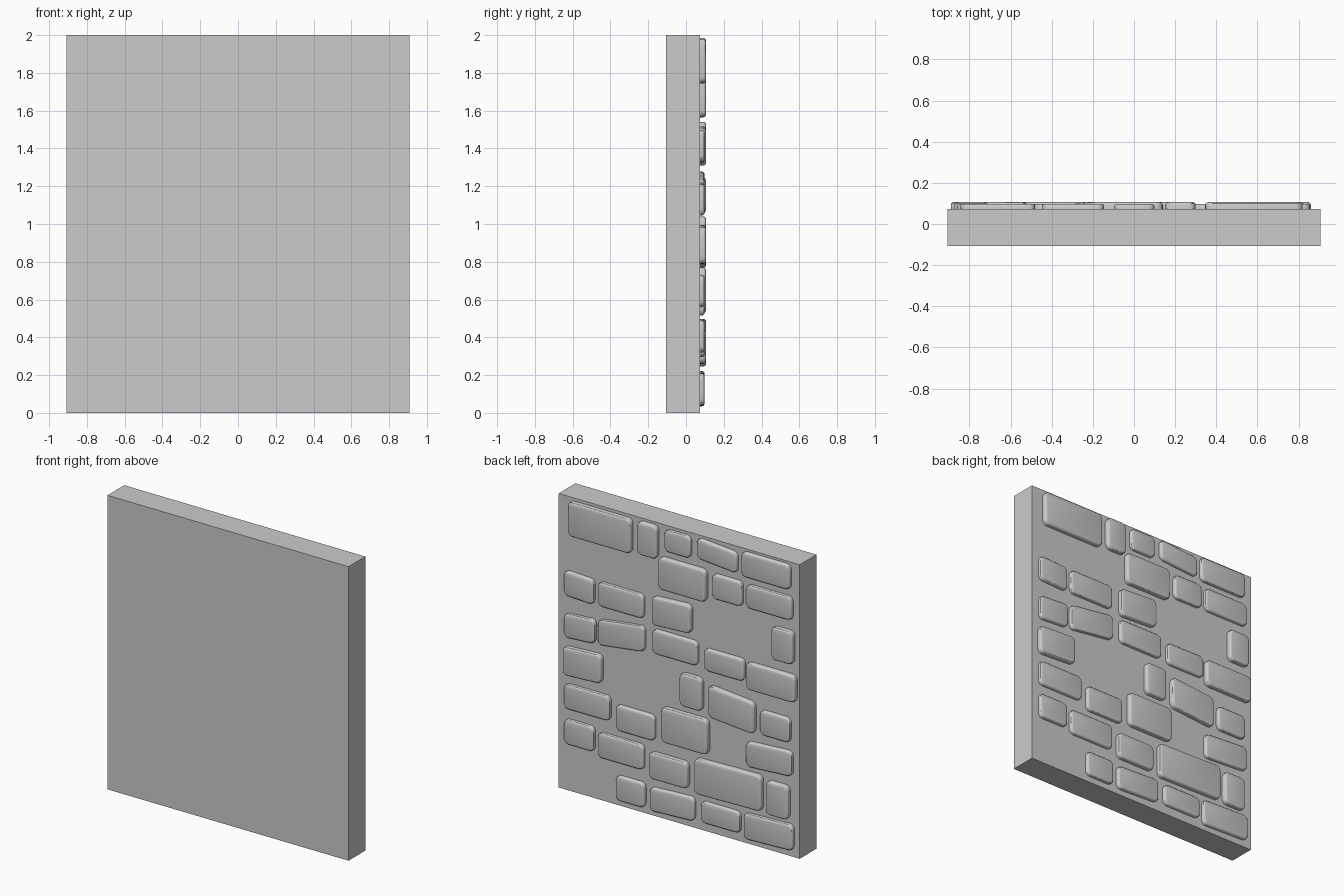
import bpy, bmesh

if "Cube" in bpy.data.objects:
    bpy.data.objects.remove(bpy.data.objects["Cube"])

SLAB_FRONT, SLAB_BACK = -0.107, 0.073


def add_object(name, bm):
    mesh = bpy.data.meshes.new(name)
    bmesh.ops.recalc_face_normals(bm, faces=bm.faces)
    bm.to_mesh(mesh)
    bm.free()
    obj = bpy.data.objects.new(name, mesh)
    bpy.context.collection.objects.link(obj)
    return obj


def prism(corners, y0, y1):
    """Extrude an (x, z) outline from y0 to y1."""
    bm = bmesh.new()
    a = bm.faces.new([bm.verts.new((x, y0, z)) for x, z in corners])
    ext = bmesh.ops.extrude_face_region(bm, geom=[a], use_keep_orig=True)
    for v in ext["geom"]:
        if isinstance(v, bmesh.types.BMVert):
            v.co.y = y1
    return bm


def stone(name, x_hi, x_lo, z0, z1, skew=0.0):
    """Pillow-edged stone; skew lifts the -x end and lowers the +x end."""
    s = skew / 2
    outline = [(x_hi, z0 - s), (x_hi, z1 - s), (x_lo, z1 + s), (x_lo, z0 + s)]
    top = 0.106 if z1 - z0 > 0.178 else 0.098
    bm = prism(outline, SLAB_BACK - 0.01, top)
    # rounded plan corners
    sides = [e for e in bm.edges if abs(e.verts[0].co.y - e.verts[1].co.y) > 0.01]
    bmesh.ops.bevel(bm, geom=sides, offset=0.034, segments=4, profile=0.5,
                    affect='EDGES')
    # soft outer rim
    rim = [e for e in bm.edges if all(v.co.y > top - 1e-4 for v in e.verts)]
    bmesh.ops.bevel(bm, geom=rim, offset=0.014, segments=3, profile=0.5,
                    affect='EDGES')
    for f in bm.faces:
        f.smooth = True
    return add_object(name, bm)


# Plain wall slab
add_object("wall_slab", prism([(-0.907, 0), (0.907, 0), (0.907, 2), (-0.907, 2)],
                              SLAB_FRONT, SLAB_BACK))

# Courses of stones on the back, top to bottom: (x_hi, x_lo, z_low, z_high[, skew])
course_1 = [(.82, .346, 1.745, 1.98), (.30, .151, 1.76, 1.985), (.10, -.096, 1.83, 1.98),
            (-.145, -.448, 1.835, 1.975, -.025), (-.48, -.845, 1.815, 1.985)]
course_2 = [(.14, -.216, 1.565, 1.785), (-.26, -.485, 1.605, 1.775), (-.515, -.86, 1.61, 1.77)]
course_3 = [(.855, .63, 1.325, 1.495, -.01), (.60, .256, 1.325, 1.49), (.19, -.104, 1.315, 1.51, .015),
            (-.71, -.872, 1.315, 1.54)]
course_4 = [(.855, .622, 1.05, 1.215, .015), (.60, .25, 1.08, 1.255, .045), (.19, -.15, 1.112, 1.278),
            (-.20, -.50, 1.10, 1.252), (-.52, -.89, 1.06, 1.245)]
course_5 = [(.86, .57, .795, .99, .015), (-.02, -.186, .815, 1.04), (-.235, -.58, .78, .995, -.03),
            (-.62, -.845, .775, .943)]
course_6 = [(.855, .51, .56, .73), (.465, .173, .515, .69), (.12, -.23, .53, .77),
            (-.515, -.86, .54, .712, .02)]
course_7 = [(.855, .63, .32, .49), (.60, .256, .295, .467), (.21, -.08, .26, .44),
            (-.13, -.635, .25, .493, .01), (-.67, -.837, .25, .48)]
course_8 = [(.465, .248, .04, .21), (.21, -.126, .043, .205, .015), (-.175, -.47, .06, .205),
            (-.497, -.867, .04, .217, .012)]

courses = [course_1, course_2, course_3, course_4, course_5, course_6, course_7, course_8]
for r, course in enumerate(courses, 1):
    for c, dims in enumerate(course, 1):
        obj = stone(f"stone_{r}_{c}", *dims)
        bpy.ops.object.select_all(action='DESELECT')
        obj.select_set(True)
        bpy.context.view_layer.objects.active = obj
        bpy.ops.object.shade_smooth_by_angle()
